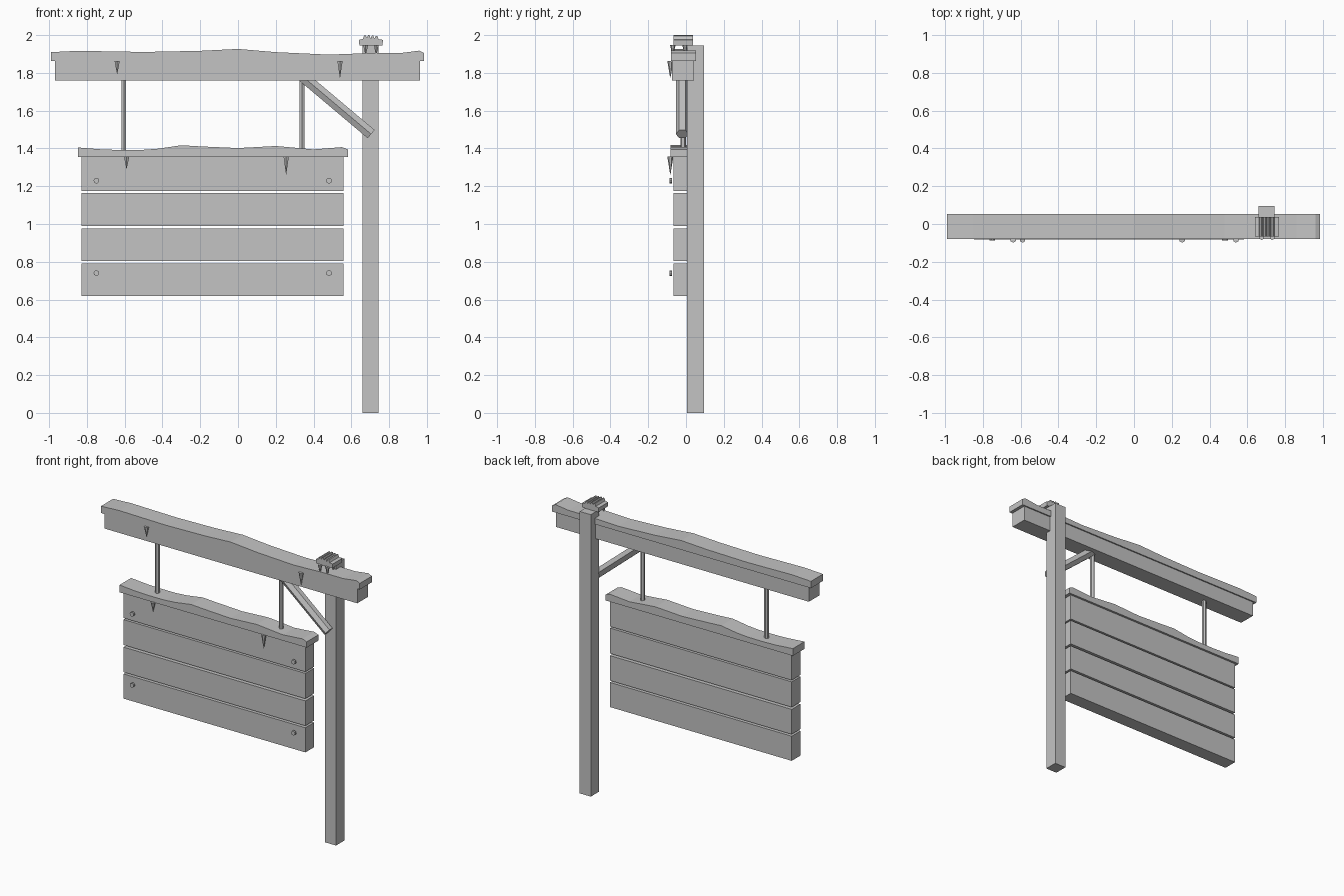
import bpy, bmesh, math
from mathutils import Vector, Matrix

if "Cube" in bpy.data.objects:
    bpy.data.objects.remove(bpy.data.objects["Cube"])

grey = bpy.data.materials.new("weathered grey")
grey.diffuse_color = (0.55, 0.55, 0.55, 1)
grey.use_nodes = True
grey.node_tree.nodes["Principled BSDF"].inputs["Base Color"].default_value = grey.diffuse_color


def finish(name, bm):
    bmesh.ops.recalc_face_normals(bm, faces=bm.faces[:])
    mesh = bpy.data.meshes.new(name)
    bm.to_mesh(mesh)
    bm.free()
    mesh.materials.append(grey)
    obj = bpy.data.objects.new(name, mesh)
    bpy.context.collection.objects.link(obj)
    return obj


def extrude_profile(name, points, y0, y1):
    """Extrude an x-z outline from y0 to y1."""
    bm = bmesh.new()
    face = bm.faces.new([bm.verts.new((x, y0, z)) for x, z in points])
    ext = bmesh.ops.extrude_face_region(bm, geom=[face])
    verts = [v for v in ext["geom"] if isinstance(v, bmesh.types.BMVert)]
    bmesh.ops.translate(bm, verts=verts, vec=(0, y1 - y0, 0))
    return finish(name, bm)


def box(name, x0, x1, y0, y1, z0, z1):
    return extrude_profile(name, [(x0, z0), (x1, z0), (x1, z1), (x0, z1)], y0, y1)


def rod(name, a, b, r0, r1=None, sides=6):
    """Faceted rod or cone from a to b."""
    a, b = Vector(a), Vector(b)
    d = (b - a).normalized()
    side = Vector((0, 1, 0)) if abs(d.y) < 0.9 else Vector((1, 0, 0))
    u = d.cross(side).normalized()
    v = d.cross(u)
    m = Matrix((u, v, d)).transposed().to_4x4()
    m.translation = (a + b) / 2
    bm = bmesh.new()
    bmesh.ops.create_cone(bm, cap_ends=True, segments=sides, radius1=r0,
                          radius2=r0 if r1 is None else r1,
                          depth=(b - a).length, matrix=m)
    return finish(name, bm)


def wavy_cap(name, top, z0, y0, y1):
    """Weathered cap board with an uneven top edge."""
    outline = [(top[0][0], z0)] + top + [(top[-1][0], z0)]
    return extrude_profile(name, outline, y0, y1)


# Post and cross beam
box("post", 0.66, 0.745, 0.005, 0.095, 0, 1.945)
box("beam", -0.968, 0.963, -0.075, 0.043, 1.76, 1.88)
wavy_cap("beam_cap", [(-0.99, 1.91), (-0.85, 1.917), (-0.5, 1.911), (-0.2, 1.917),
                      (0, 1.927), (0.2, 1.91), (0.48, 1.897), (0.7, 1.905),
                      (0.86, 1.905), (0.96, 1.918), (0.985, 1.905)],
         1.863, -0.08, 0.052)

# Hanging sign: four planks under a cap
for i, (z0, z1) in enumerate([(0.62, 0.79), (0.803, 0.975), (0.99, 1.165), (1.176, 1.36)]):
    box(f"plank_{i + 1}", -0.828, 0.56, -0.065, 0.03, z0, z1)
wavy_cap("sign_cap", [(-0.847, 1.405), (-0.72, 1.395), (-0.63, 1.392), (-0.5, 1.393),
                      (-0.42, 1.399), (-0.3, 1.417), (-0.2, 1.411), (0, 1.402),
                      (0.2, 1.413), (0.4, 1.395), (0.55, 1.407), (0.582, 1.395)],
         1.355, -0.082, 0.045)

# Hanger rods and diagonal brace
for n, x in (("left", -0.605), ("right", 0.34)):
    rod(f"hanger_{n}", (x, -0.015, 1.36), (x, -0.015, 1.78), 0.015)
rod("brace", (0.344, -0.02, 1.78), (0.705, -0.02, 1.476), 0.033)

# Hanging spikes on the front of the caps
for i, (x, zt, zb) in enumerate([(-0.64, 1.863, 1.795), (0.54, 1.863, 1.775),
                                 (-0.59, 1.357, 1.293), (0.255, 1.357, 1.263)]):
    rod(f"spike_{i + 1}", (x, -0.083, zt), (x, -0.083, zb), 0.016, 0.001)

# Round bolt heads on the outer planks
for x in (-0.75, 0.482):
    for z in (0.74, 1.23):
        rod("bolt", (x, -0.074, z), (x, -0.088, z), 0.015, sides=10)

# Notched finial standing on four pointed feet
extrude_profile("finial", [(0.643, 1.945), (0.765, 1.945), (0.768, 1.975), (0.745, 1.978),
                           (0.738, 1.995), (0.73, 1.997), (0.723, 1.982), (0.716, 1.998),
                           (0.709, 1.998), (0.703, 1.982), (0.696, 2.0), (0.689, 2.0),
                           (0.683, 1.984), (0.676, 1.998), (0.668, 1.998), (0.662, 1.98),
                           (0.64, 1.975)], -0.065, 0.038)
for x in (0.676, 0.732):
    for y in (-0.07, -0.005):
        rod("finial_foot", (x, y, 1.948), (x, y, 1.9), 0.015, 0.003)
